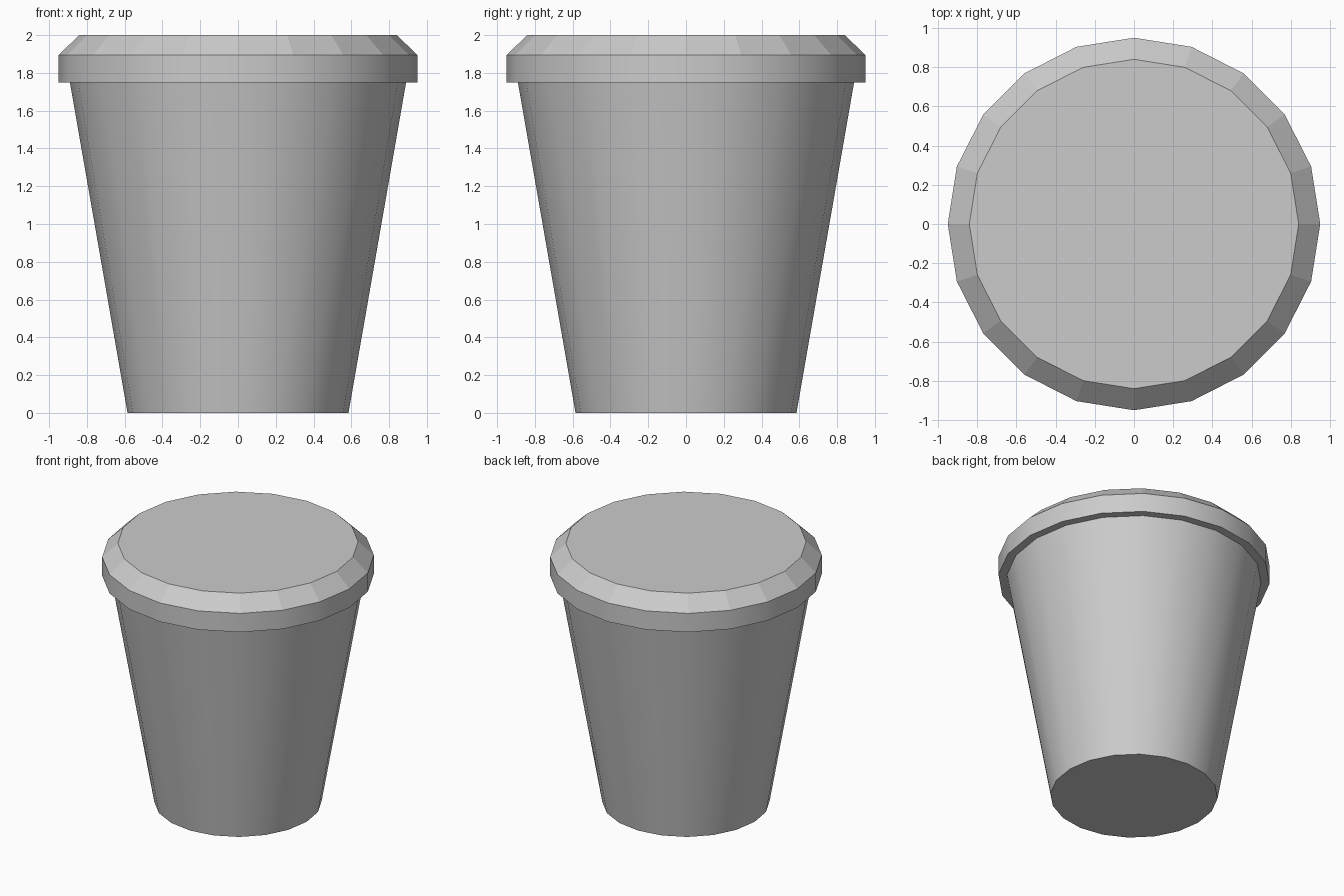
import bpy, bmesh
from math import sin, cos, tau, radians

if "Cube" in bpy.data.objects:
    bpy.data.objects.remove(bpy.data.objects["Cube"])

SIDES = 20


def lathe(name, profile, flat_bands=()):
    """Closed turned solid from (radius, z) points, bottom to top."""
    bm = bmesh.new()
    rings = [[bm.verts.new((r * cos(tau * i / SIDES), r * sin(tau * i / SIDES), z))
              for i in range(SIDES)] for r, z in profile]
    for band, (low, high) in enumerate(zip(rings, rings[1:])):
        for i in range(SIDES):
            j = (i + 1) % SIDES
            face = bm.faces.new((low[i], low[j], high[j], high[i]))
            face.smooth = band not in flat_bands
    bm.faces.new(rings[0][::-1])
    bm.faces.new(rings[-1])
    # Keep rims crisp while the walls shade smoothly
    bm.normal_update()
    for e in bm.edges:
        e.smooth = e.calc_face_angle() < radians(30)
    mesh = bpy.data.meshes.new(name)
    bm.to_mesh(mesh)
    bm.free()
    obj = bpy.data.objects.new(name, mesh)
    bpy.context.collection.objects.link(obj)
    return obj


# Tapered cup body
lathe("cup_body", [(0.585, 0), (0.89, 1.75)])

# Overhanging lid with a faceted chamfer
lathe("lid", [(0.95, 1.75), (0.95, 1.895), (0.84, 2.0)], flat_bands={1})
